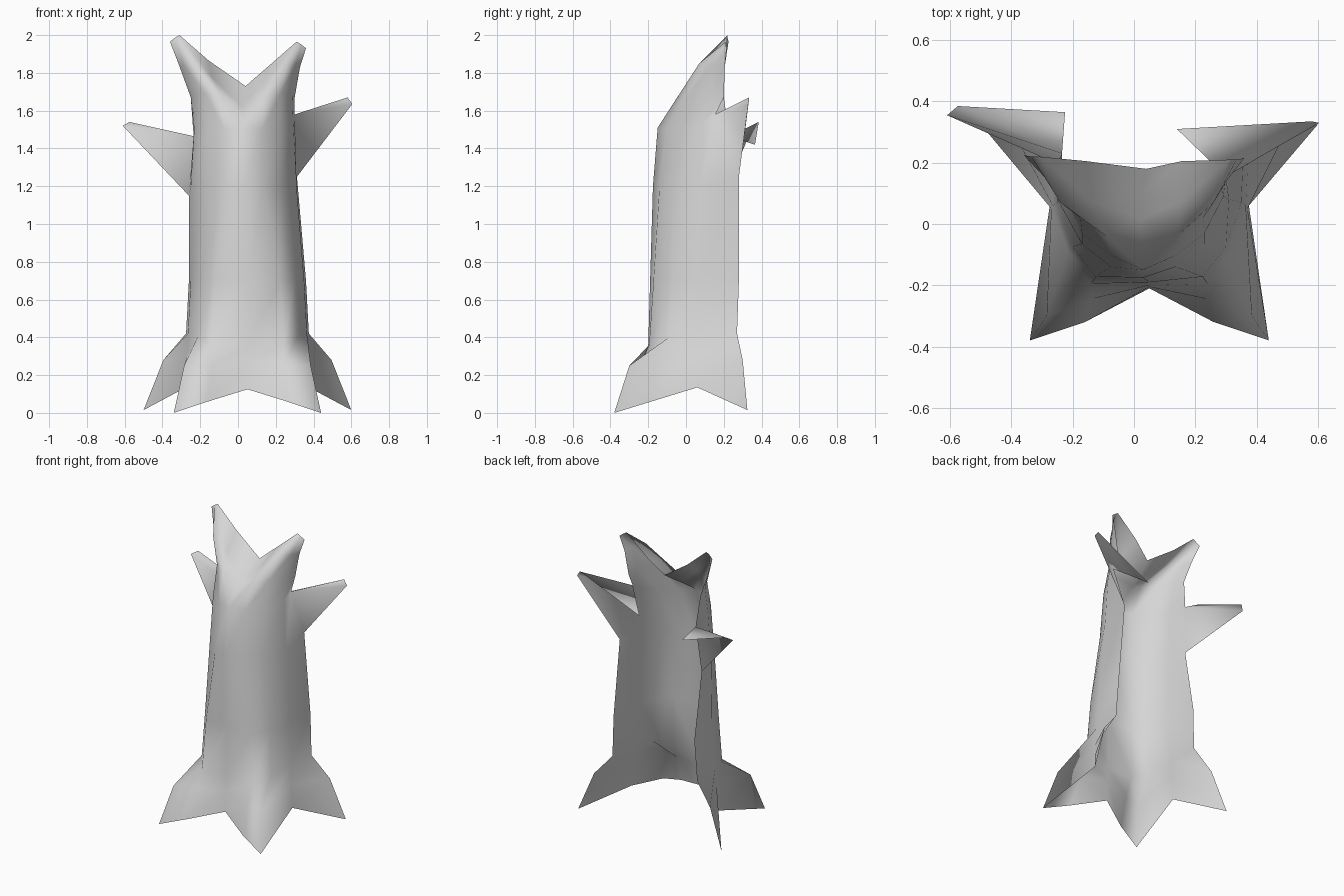
import bpy, bmesh

if "Cube" in bpy.data.objects:
    bpy.data.objects.remove(bpy.data.objects["Cube"])

bark = bpy.data.materials.new("grey_bark")
bark.diffuse_color = (0.67, 0.67, 0.67, 1)
bark.use_nodes = True
bark.node_tree.nodes["Principled BSDF"].inputs["Base Color"].default_value = bark.diffuse_color

bm = bmesh.new()
rings = []


def ring(cx, *half):
    """Half section from back edge to front centre, mirrored about x = cx."""
    left = [bm.verts.new((cx - dx, y, z)) for dx, y, z in half]
    right = [bm.verts.new((cx + dx, y, z)) for dx, y, z in half[-2::-1]]
    rings.append(left + right)


# root tips and arches between them
ring(.05, (.55, .325, .015), (.325, .06, .135), (.39, -.38, 0), (.21, -.32, .06), (0, -.21, .125))
# root flare
ring(.05, (.445, .30, .28), (.32, .05, .3), (.335, -.30, .25), (.19, -.245, .25), (0, -.205, .27))
# trunk
ring(.05, (.325, .27, .42), (.315, .06, .42), (.265, -.09, .4), (.19, -.195, .36), (0, -.2, .36))
ring(.05, (.31, .28, .7), (.3, .07, .7), (.25, -.075, .7), (.175, -.172, .7), (0, -.19, .7))
ring(.03, (.29, .27, 1.2), (.28, .08, 1.2), (.2, -.065, 1.2), (.105, -.14, 1.2), (0, -.175, 1.2))
ring(.03, (.267, .2, 1.5), (.262, .09, 1.5), (.2, -.03, 1.5), (.1, -.105, 1.5), (0, -.15, 1.51))
# broken top leaning back, with ridges running up to both spikes
ring(.025, (.275, .2, 1.67), (.262, .13, 1.68), (.2, .02, 1.69), (.115, -.04, 1.68), (.005, .015, 1.62))
ring(.01, (.318, .205, 1.83), (.295, .145, 1.84), (.25, .07, 1.85), (.145, .075, 1.775), (-.015, .1, 1.675))
ring(0, (.36, .215, 1.965), (.335, .21, 1.985), (.31, .21, 2), (.155, .205, 1.865), (-.04, .18, 1.73))

# uneven details: branch roots, shorter right spike
rings[4][0].co = (-.26, .2, 1.15)
rings[4][8].co = (.312, .28, 1.25)
rings[5][0].co = (-.235, .23, 1.465)
rings[5][8].co = (.3, .155, 1.58)
rings[5][7].co.z = 1.54
for v in rings[8][5:]:
    v.co.z -= .035
for v in rings[8][:3]:
    v.co.y += .01

# shell faces; diagonals of the leaning top follow the spike ridges
for r, (low, high) in enumerate(zip(rings, rings[1:])):
    for c in range(8):
        a, b, d, e = low[c], low[c + 1], high[c + 1], high[c]
        if r < 5:
            bm.faces.new((a, b, d, e))
        elif c < 4:
            bm.faces.new((a, b, e))
            bm.faces.new((b, d, e))
        else:
            bm.faces.new((a, b, d))
            bm.faces.new((a, d, e))


def branch(base, notch, tip_a, tip_b, fold, flip):
    """Split branch: an outer blade and a flap folded over its top."""
    a, b, f = (bm.verts.new(p) for p in (tip_a, tip_b, fold))
    for face in ((base, notch, a), (notch, b, a), (notch, f, b)):
        bm.faces.new(face[::-1] if flip else face)


branch(rings[4][0], rings[5][0], (-.61, .355, 1.52), (-.575, .385, 1.54), (-.225, .365, 1.42), False)
branch(rings[4][8], rings[5][8], (.605, .33, 1.635), (.58, .335, 1.67), (.14, .31, 1.47), True)

for f in bm.faces:
    f.smooth = True
mesh = bpy.data.meshes.new("hollow_stump")
bm.to_mesh(mesh)
bm.free()
mesh.materials.append(bark)
bpy.context.collection.objects.link(bpy.data.objects.new("hollow_stump", mesh))
